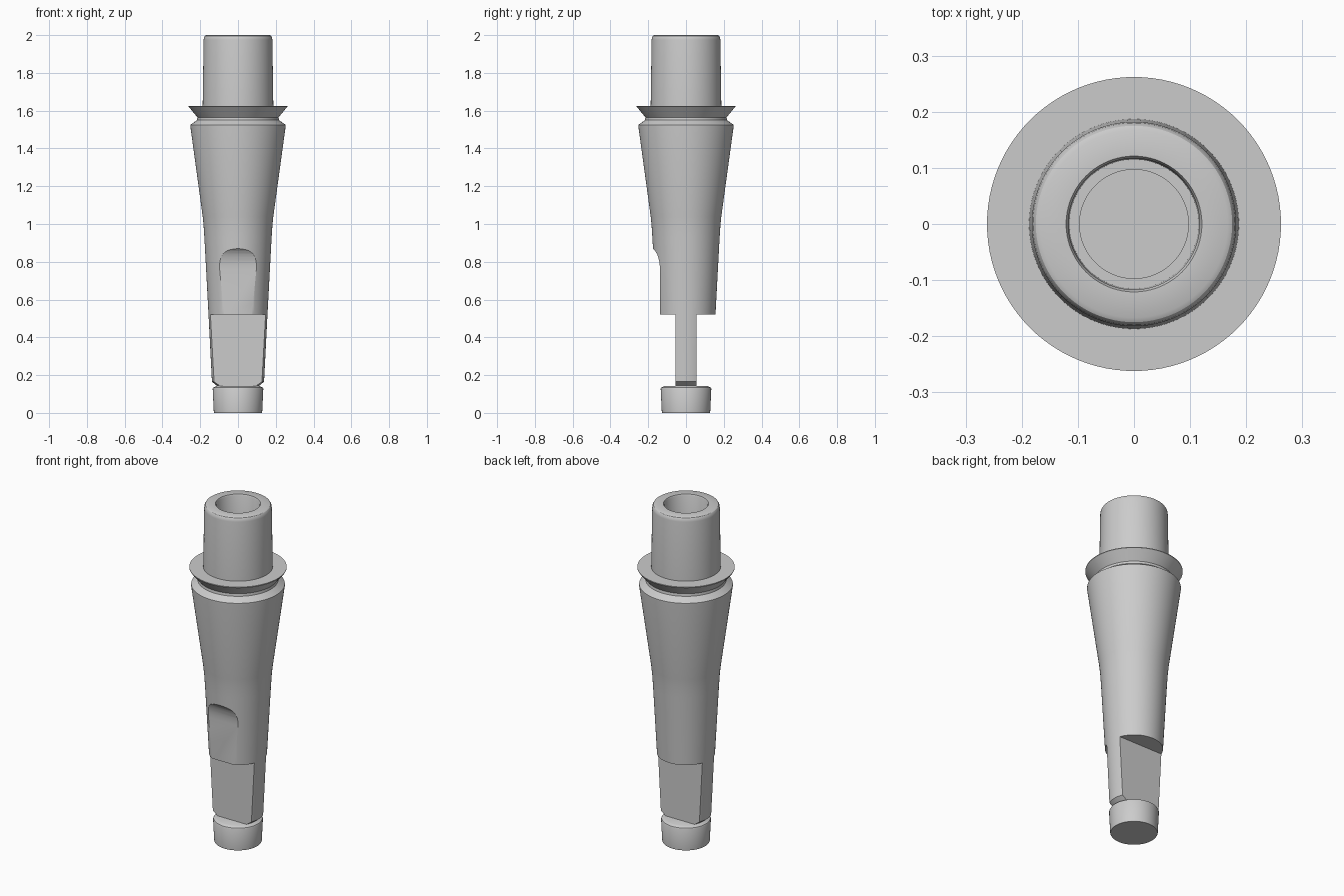
import bpy
import bmesh
import math

SEGMENTS = 96

cube = bpy.data.objects.get("Cube")
if cube:
    bpy.data.objects.remove(cube, do_unlink=True)

# Single plain grey
grey = bpy.data.materials.new("plain_grey")
grey.use_nodes = True
colour = (0.6, 0.6, 0.6, 1.0)
grey.diffuse_color = colour
grey.node_tree.nodes["Principled BSDF"].inputs["Base Color"].default_value = colour


def finish(bm, name):
    bmesh.ops.recalc_face_normals(bm, faces=bm.faces)
    mesh = bpy.data.meshes.new(name)
    bm.to_mesh(mesh)
    bm.free()
    mesh.materials.append(grey)
    obj = bpy.data.objects.new(name, mesh)
    bpy.context.collection.objects.link(obj)
    return obj


def lathe(name, profile):
    """Revolve (radius, height) points, starting and ending on the axis."""
    bm = bmesh.new()
    verts = [bm.verts.new((r, 0, z)) for r, z in profile]
    edges = [bm.edges.new(pair) for pair in zip(verts, verts[1:])]
    bmesh.ops.spin(bm, geom=verts + edges, cent=(0, 0, 0), axis=(0, 0, 1),
                   angle=math.tau, steps=SEGMENTS, use_merge=True)
    bmesh.ops.remove_doubles(bm, verts=bm.verts, dist=0.0001)
    return finish(bm, name)


def prism(name, outline, half_width=0.4):
    """Extrude a (y, z) outline along x."""
    bm = bmesh.new()
    face = bm.faces.new([bm.verts.new((-half_width, y, z)) for y, z in outline])
    new = bmesh.ops.extrude_face_region(bm, geom=[face])["geom"]
    bmesh.ops.translate(bm, vec=(2 * half_width, 0, 0),
                        verts=[v for v in new if isinstance(v, bmesh.types.BMVert)])
    return finish(bm, name)


# Turned body: collar, groove, tapered shank, flared flange, hollow neck
collar = [(0, 0), (0.126, 0), (0.128, 0.003), (0.134, 0.128), (0.131, 0.134), (0.119, 0.14)]
shank = [(0.112, 0.144), (0.138, 0.165), (0.156, 0.52), (0.178, 0.93), (0.182, 0.99),
         (0.187, 1.04), (0.252, 1.515), (0.252, 1.525), (0.217, 1.55)]
flange = [(0.215, 1.565), (0.262, 1.622), (0.262, 1.626), (0.187, 1.626)]
neck = [(0.182, 1.975), (0.180, 1.988), (0.175, 1.996), (0.167, 2.0)]
bore = [(0.121, 2.0), (0.117, 1.992), (0.115, 1.63), (0.097, 1.63), (0.097, 1.3), (0, 1.3)]
body = lathe("tapered_shank", collar + shank + flange + neck + bore)

# Flat cuts on both sides of the blade, plus the shallow front scoop
cutters = [prism("blade_cut", [(s * 0.055, 0.142), (s * 0.4, 0.142),
                               (s * 0.4, 0.52), (s * 0.055, 0.52)]) for s in (-1, 1)]
run_out = [(-0.138, 0.76), (-0.139, 0.782), (-0.142, 0.804), (-0.147, 0.824),
           (-0.154, 0.842), (-0.164, 0.858), (-0.18, 0.875)]
cutters.append(prism("scoop_cut", [(-0.4, 0.5), (-0.138, 0.5)] + run_out + [(-0.4, 0.875)]))

bpy.ops.object.select_all(action="DESELECT")
bpy.context.view_layer.objects.active = body
body.select_set(True)
for cutter in cutters:
    cutter.hide_render = True
    mod = body.modifiers.new(cutter.name, "BOOLEAN")
    mod.operation = "DIFFERENCE"
    mod.solver = "EXACT"
    mod.object = cutter
    bpy.ops.object.modifier_apply(modifier=mod.name)
    bpy.data.objects.remove(cutter, do_unlink=True)

bpy.ops.object.shade_smooth_by_angle(angle=math.radians(30))
